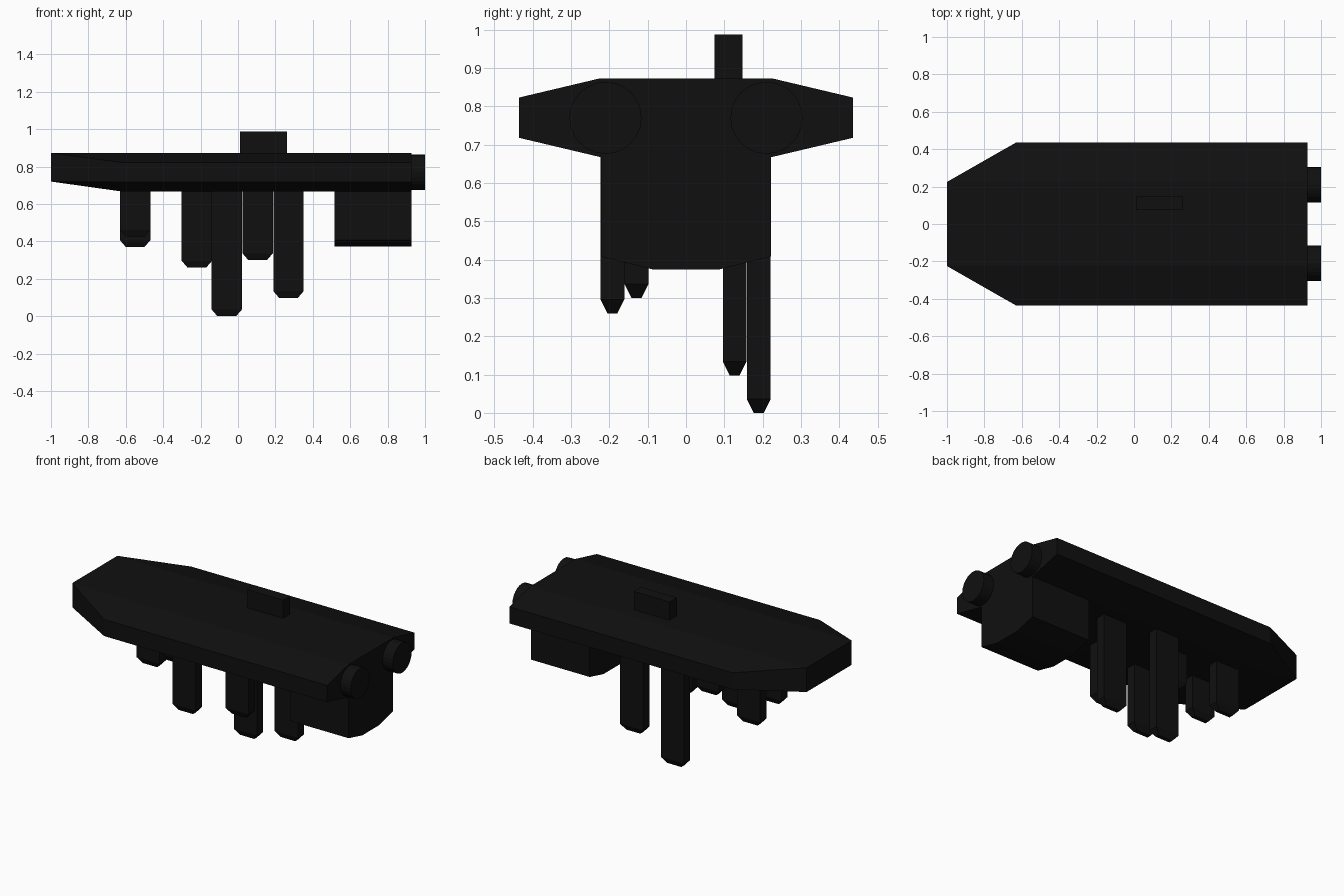
import bpy, bmesh, math
from mathutils import Matrix

if "Cube" in bpy.data.objects:
    bpy.data.objects.remove(bpy.data.objects["Cube"])

black = bpy.data.materials.new("near black")
black.diffuse_color = (0.005, 0.005, 0.005, 1)
black.use_nodes = True
black.node_tree.nodes["Principled BSDF"].inputs["Base Color"].default_value = black.diffuse_color


def finish(name, bm):
    bmesh.ops.recalc_face_normals(bm, faces=bm.faces)
    mesh = bpy.data.meshes.new(name)
    bm.to_mesh(mesh)
    bm.free()
    mesh.materials.append(black)
    obj = bpy.data.objects.new(name, mesh)
    bpy.context.collection.objects.link(obj)
    return obj


def convex(name, points):
    """Solid wrapped around a few corner points."""
    bm = bmesh.new()
    for p in points:
        bm.verts.new(p)
    bmesh.ops.convex_hull(bm, input=bm.verts)
    bmesh.ops.dissolve_limit(bm, angle_limit=0.005, verts=bm.verts, edges=bm.edges)
    return finish(name, bm)


def rect(x, y, z, hx, hy):
    return [(x + i * hx, y + j * hy, z) for i in (-1, 1) for j in (-1, 1)]


# Main hull: bevelled octagonal section, tapering to a blunt rectangular nose
half_section = [(0.225, 0.873), (0.436, 0.823), (0.436, 0.718), (0.225, 0.668)]
hull = [(x, s * y, z) for x in (-0.63, 0.928) for s in (-1, 1) for y, z in half_section]
hull += [(-1, s * 0.225, z) for s in (-1, 1) for z in (0.72, 0.873)]
convex("hull", hull)

# Engine block under the stern, with a shallow keel
block = [(0.222, 0.668), (0.222, 0.408), (0.085, 0.374)]
convex("stern_block", [(x, s * y, z) for x in (0.517, 0.928) for s in (-1, 1) for y, z in block])

# Bridge tower, off centre on the deck
convex("tower", rect(0.137, 0.111, 0.873, 0.125, 0.036) + rect(0.137, 0.111, 0.988, 0.125, 0.036))

# Hanging pylons with tapered tips: x, y, lowest z
pylons = [(-0.55, 0.13, 0.37), (-0.55, -0.08, 0.425), (-0.22, -0.192, 0.26),
          (-0.22, 0.07, 0.45), (-0.06, 0.19, 0.0), (0.105, -0.129, 0.30),
          (0.27, 0.127, 0.098)]
for n, (x, y, z) in enumerate(pylons, 1):
    convex(f"pylon_{n}", rect(x, y, 0.69, 0.081, 0.031)
           + rect(x, y, z + 0.036, 0.081, 0.031) + rect(x, y, z, 0.05, 0.013))

# Round thrusters at the stern
for side, s in (("left", 1), ("right", -1)):
    bm = bmesh.new()
    bmesh.ops.create_cone(bm, cap_ends=True, segments=24, radius1=0.094, radius2=0.094, depth=0.08,
                          matrix=Matrix.Translation((0.96, s * 0.21, 0.77)) @ Matrix.Rotation(math.pi / 2, 4, 'Y'))
    finish(f"thruster_{side}", bm)
